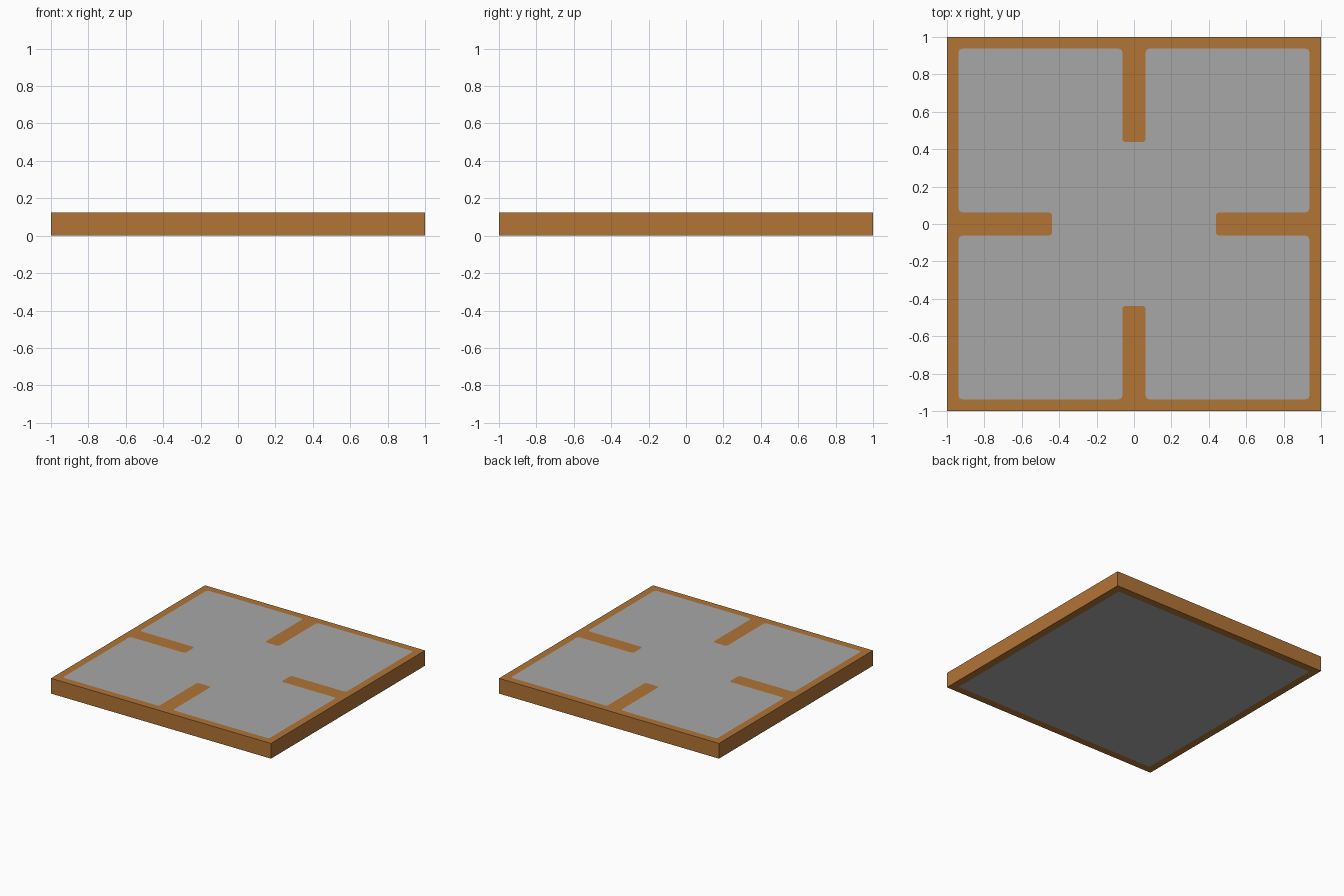
import bpy, bmesh, math
from mathutils import Vector

if "Cube" in bpy.data.objects:
    bpy.data.objects.remove(bpy.data.objects["Cube"])

H = 0.125        # tile thickness
E = 0.9375       # half size of the inlay
S = 0.0625       # half width of a notch
N = 0.4375       # inner end of a notch
R = 0.02         # corner rounding


def linear(c):
    c /= 255
    return c / 12.92 if c <= 0.04045 else ((c + 0.055) / 1.055) ** 2.4


def material(name, rgb):
    m = bpy.data.materials.new(name)
    m.diffuse_color = [linear(c) for c in rgb] + [1]
    m.use_nodes = True
    m.node_tree.nodes["Principled BSDF"].inputs["Base Color"].default_value = m.diffuse_color
    return m


def rounded(points, r, steps=4):
    """Round every right-angled corner of an outline."""
    out = []
    for i, p in enumerate(points):
        a = (points[i - 1] - p).normalized() * r
        b = (points[(i + 1) % len(points)] - p).normalized() * r
        for k in range(steps + 1):
            t = math.pi / 2 * k / steps
            out.append(p + a * (1 - math.sin(t)) + b * (1 - math.cos(t)))
    return out


def loop(bm, points, z):
    verts = [bm.verts.new((p.x, p.y, z)) for p in points]
    edges = [bm.edges.new((v, verts[(i + 1) % len(verts)])) for i, v in enumerate(verts)]
    return verts, edges


def cap(bm, outer_edges, inlay, z, up):
    """Flat wooden border around a flush stone inlay."""
    verts, edges = loop(bm, inlay, z)
    bmesh.ops.triangle_fill(bm, use_beauty=True, edges=outer_edges + edges,
                            normal=(0, 0, up))
    stone = bm.faces.new(verts if up > 0 else verts[::-1])
    stone.material_index = 1


# Outlines: one side of the notched inlay, turned four times
square = [Vector(p) for p in ((1, 1), (-1, 1), (-1, -1), (1, -1))]
side = [Vector(p) for p in ((E, E), (S, E), (S, N), (-S, N), (-S, E))]
notched = []
for q in range(4):
    for x, y in side:
        for _ in range(q):
            x, y = -y, x
        notched.append(Vector((x, y)))

# Floor tile: wooden slab with inlays on top and underneath
bm = bmesh.new()
low, low_edges = loop(bm, square, 0)
high, high_edges = loop(bm, square, H)
for i in range(4):
    j = (i + 1) % 4
    bm.faces.new((low[i], low[j], high[j], high[i]))
cap(bm, high_edges, rounded(notched, R), H, 1)
cap(bm, low_edges, [p * E for p in square], 0, -1)
bmesh.ops.recalc_face_normals(bm, faces=bm.faces)

mesh = bpy.data.meshes.new("floor_tile")
bm.to_mesh(mesh)
bm.free()
mesh.materials.append(material("brown wood", (178, 117, 54)))
mesh.materials.append(material("grey stone", (167, 167, 167)))
bpy.context.collection.objects.link(bpy.data.objects.new("floor_tile", mesh))
